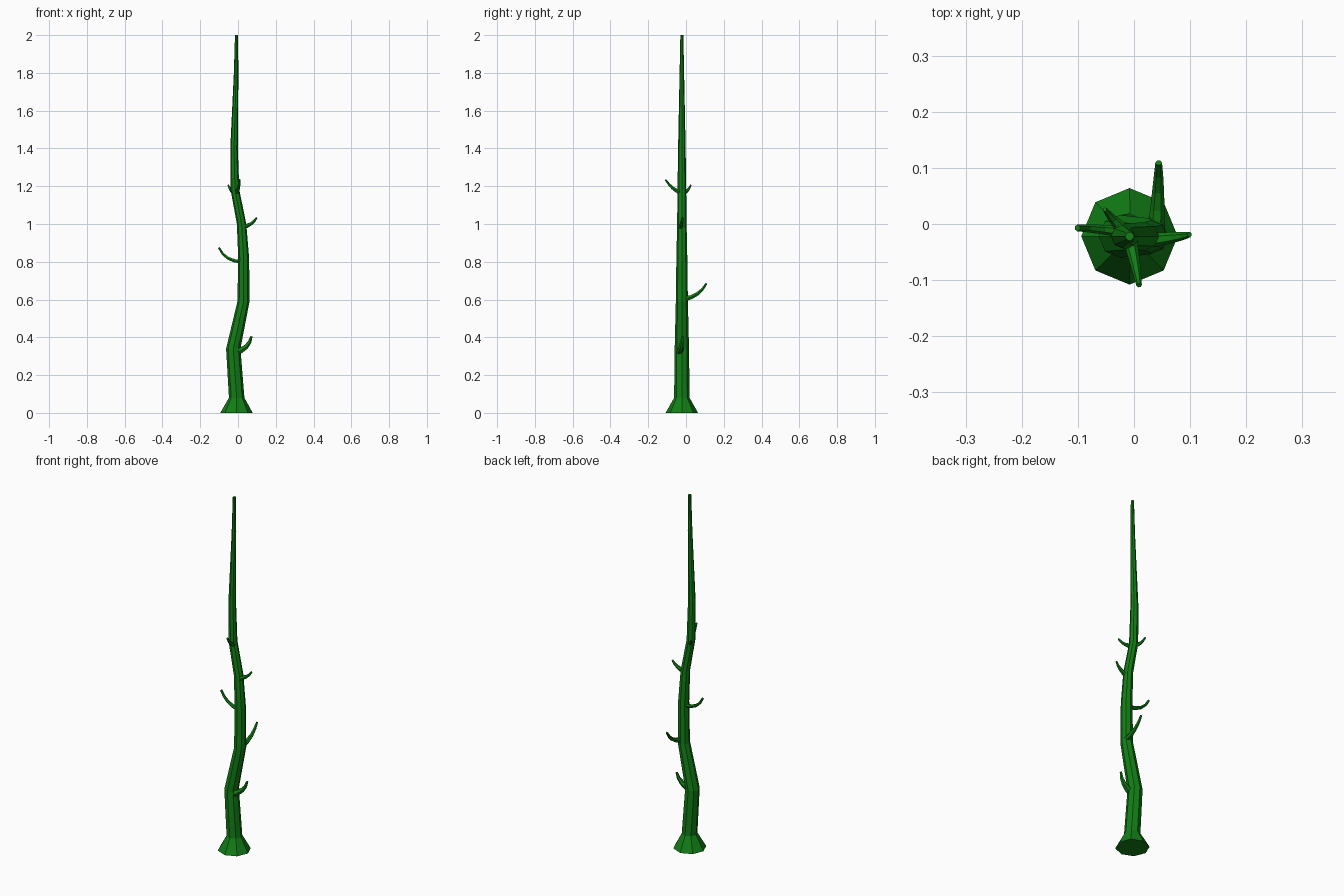
import bpy, bmesh, math
from mathutils import Vector

if "Cube" in bpy.data.objects:
    bpy.data.objects.remove(bpy.data.objects["Cube"])

green = bpy.data.materials.new("stem_green")
green.diffuse_color = (0.006, 0.21, 0.008, 1)
green.use_nodes = True
green.node_tree.nodes["Principled BSDF"].inputs["Base Color"].default_value = green.diffuse_color


def tube(name, path, sides, upright=False):
    """Tapered, capped, flat-faced tube through (x, y, z, radius) points."""
    bm = bmesh.new()
    pts = [Vector(p[:3]) for p in path]
    rings = []
    for i, p in enumerate(pts):
        d = (pts[min(i + 1, len(pts) - 1)] - pts[max(i - 1, 0)]).normalized()
        if upright:
            u, v = Vector((1, 0, 0)), Vector((0, 1, 0))
        else:
            u = d.cross(Vector((0, 0, 1))).normalized()
            v = u.cross(d)
        ring = []
        for k in range(sides):
            a = 2 * math.pi * k / sides
            ring.append(bm.verts.new(p + path[i][3] * (u * math.cos(a) + v * math.sin(a))))
        rings.append(ring)
    for lo, hi in zip(rings, rings[1:]):
        for k in range(sides):
            n = (k + 1) % sides
            bm.faces.new((lo[k], lo[n], hi[n], hi[k]))
    bm.faces.new(rings[0])
    bm.faces.new(rings[-1])
    bmesh.ops.recalc_face_normals(bm, faces=bm.faces)
    mesh = bpy.data.meshes.new(name)
    bm.to_mesh(mesh)
    bm.free()
    mesh.materials.append(green)
    obj = bpy.data.objects.new(name, mesh)
    bpy.context.collection.objects.link(obj)
    return obj


# Wavy octagonal stem with flared foot: (z, centre x, radius)
stem = [(0, -0.008, 0.086), (0.08, -0.007, 0.041), (0.34, -0.025, 0.038),
        (0.59, 0.029, 0.032), (0.82, 0.030, 0.029), (1.0, 0.019, 0.025),
        (1.18, -0.016, 0.023), (1.4, -0.021, 0.020), (1.8, -0.010, 0.012),
        (2.0, -0.008, 0.008)]
tube("stem", [(x, -0.022, z, r) for z, x, r in stem], 8, upright=True)

# Upcurved thorny shoots: root, bend, tip and root/tip radii
shoots = [
    ((-0.02, -0.035, 0.320), (0.043, -0.026, 0.350), (0.071, -0.018, 0.405), 0.021, 0.006),
    ((0.040, -0.010, 0.602), (0.043, 0.060, 0.630), (0.044, 0.109, 0.686), 0.015, 0.006),
    ((0.020, -0.020, 0.800), (-0.055, -0.010, 0.820), (-0.101, -0.007, 0.875), 0.011, 0.006),
    ((0.020, -0.030, 0.980), (0.070, -0.024, 1.002), (0.099, -0.019, 1.034), 0.014, 0.005),
    ((-0.008, -0.025, 1.165), (0.002, -0.070, 1.190), (0.009, -0.109, 1.235), 0.013, 0.005),
    ((-0.015, -0.015, 1.165), (-0.037, 0.008, 1.178), (-0.052, 0.026, 1.207), 0.012, 0.004),
]
for i, (root, bend, tip, r0, r1) in enumerate(shoots):
    a, b, c = Vector(root), Vector(bend), Vector(tip)
    # Blend the bend into a soft curve of four segments
    ctrl = b * 2 - (a + c) / 2
    path = []
    for s in range(5):
        t = s / 4
        p = a * (1 - t) ** 2 + ctrl * 2 * t * (1 - t) + c * t * t
        path.append((*p, r0 + (r1 - r0) * t))
    tube(f"shoot_{i + 1}", path, 6)
